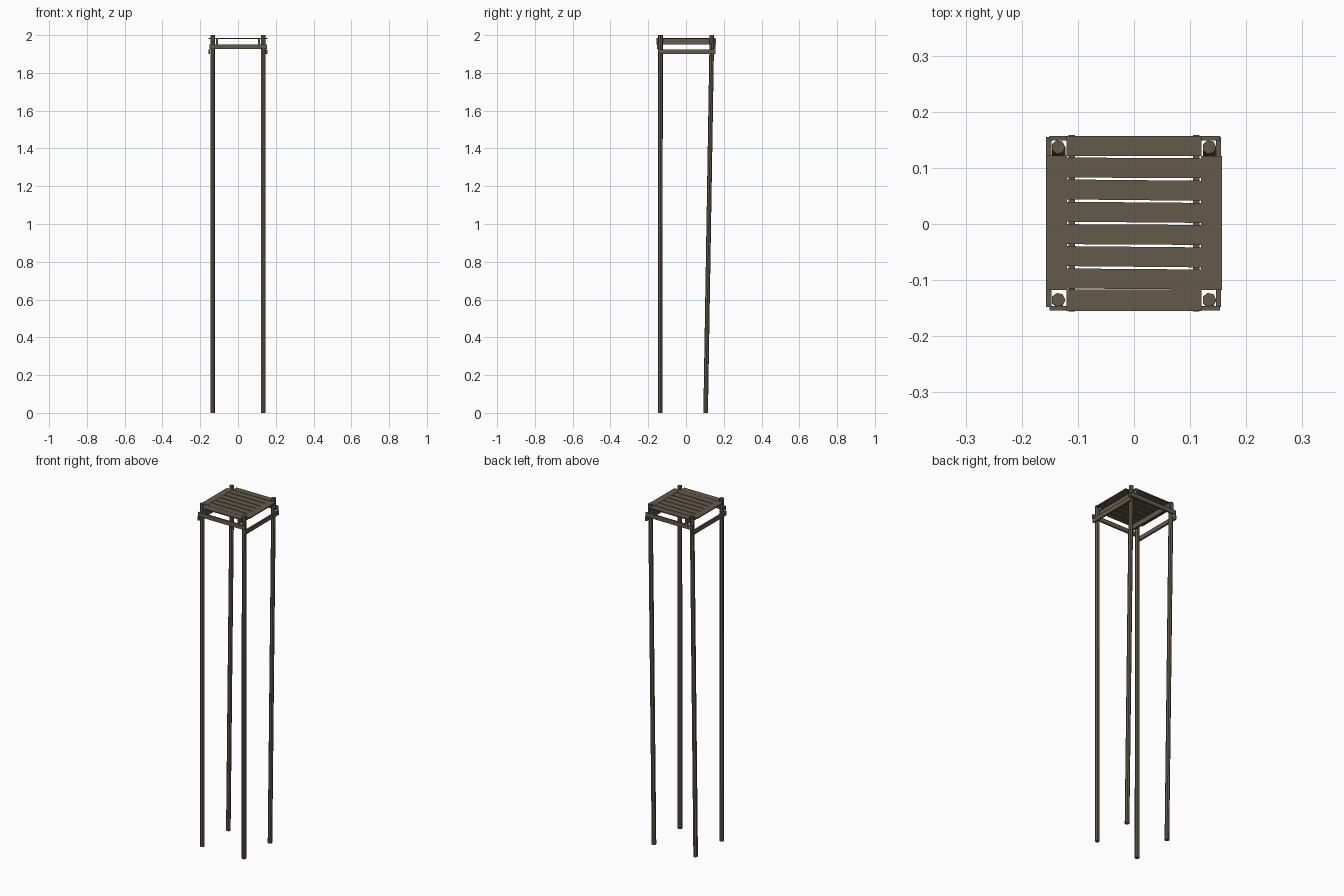
import bpy, bmesh, math, random
from mathutils import Vector, Matrix

if "Cube" in bpy.data.objects:
    bpy.data.objects.remove(bpy.data.objects["Cube"])

random.seed(4)
wood = bpy.data.materials.new("weathered dark wood")
wood.diffuse_color = (0.125, 0.1, 0.068, 1)
wood.use_nodes = True
wood.node_tree.nodes["Principled BSDF"].inputs["Base Color"].default_value = wood.diffuse_color


def finish(name, bm):
    bmesh.ops.recalc_face_normals(bm, faces=bm.faces)
    me = bpy.data.meshes.new(name)
    bm.to_mesh(me)
    bm.free()
    me.materials.append(wood)
    ob = bpy.data.objects.new(name, me)
    bpy.context.collection.objects.link(ob)
    return ob


def box(name, x0, x1, y0, y1, z0, z1, twist=0.0):
    """Plank given by its limits, turned slightly about z."""
    bm = bmesh.new()
    c = Vector(((x0 + x1) / 2, (y0 + y1) / 2, (z0 + z1) / 2))
    size = Vector((x1 - x0, y1 - y0, z1 - z0))
    m = (Matrix.Translation(c) @ Matrix.Rotation(math.radians(twist), 4, 'Z')
         @ Matrix.Diagonal((*size, 1)))
    bmesh.ops.create_cube(bm, size=1, matrix=m)
    return finish(name, bm)


def pole(name, bottom, top, r=0.0125, sides=7):
    """Low-poly post with level ends, sheared from bottom to top."""
    bm = bmesh.new()
    rings = []
    for c in (bottom, top):
        rings.append([bm.verts.new((c[0] + r * math.cos(2 * math.pi * i / sides),
                                    c[1] + r * math.sin(2 * math.pi * i / sides), c[2]))
                      for i in range(sides)])
    for i in range(sides):
        j = (i + 1) % sides
        bm.faces.new((rings[0][i], rings[0][j], rings[1][j], rings[1][i]))
    bm.faces.new(rings[0])
    bm.faces.new(rings[1])
    return finish(name, bm)


# four tall posts, the back pair leaning
for side, x in (("left", -0.135), ("right", 0.134)):
    pole(f"front_{side}_post", (x, -0.136, 0), (x, -0.135, 2.0))
    pole(f"back_{side}_post", (x, 0.104, 0), (x, 0.137, 2.0))

# lower side beams, outside the posts
box("left_beam", -0.157, -0.147, -0.148, 0.155, 1.9, 1.924)
box("right_beam", 0.146, 0.155, -0.148, 0.155, 1.9, 1.924)

# front and back beams
box("front_beam", -0.151, 0.153, -0.154, -0.146, 1.926, 1.951)
box("back_beam", -0.151, 0.153, 0.149, 0.157, 1.926, 1.951)

# joists carrying the deck
for side, x in (("left", -0.111), ("right", 0.111)):
    box(f"{side}_joist", x - 0.006, x + 0.006, -0.156, 0.159, 1.951, 1.979)

# inner deck slats, laid a little unevenly
for i in range(6):
    y = -0.098 + i * 0.0396
    box(f"deck_slat_{i + 1}", -0.12, 0.121, y - 0.0178, y + 0.0178, 1.979, 1.985,
        random.uniform(-0.6, 0.1))

# deck border boards
box("front_edge_board", -0.12, 0.12, -0.155, -0.117, 1.979, 1.985)
box("back_edge_board", -0.12, 0.12, 0.121, 0.157, 1.979, 1.985)
box("left_edge_board", -0.157, -0.119, -0.118, 0.122, 1.98, 1.986)
box("right_edge_board", 0.119, 0.157, -0.118, 0.121, 1.98, 1.986)
